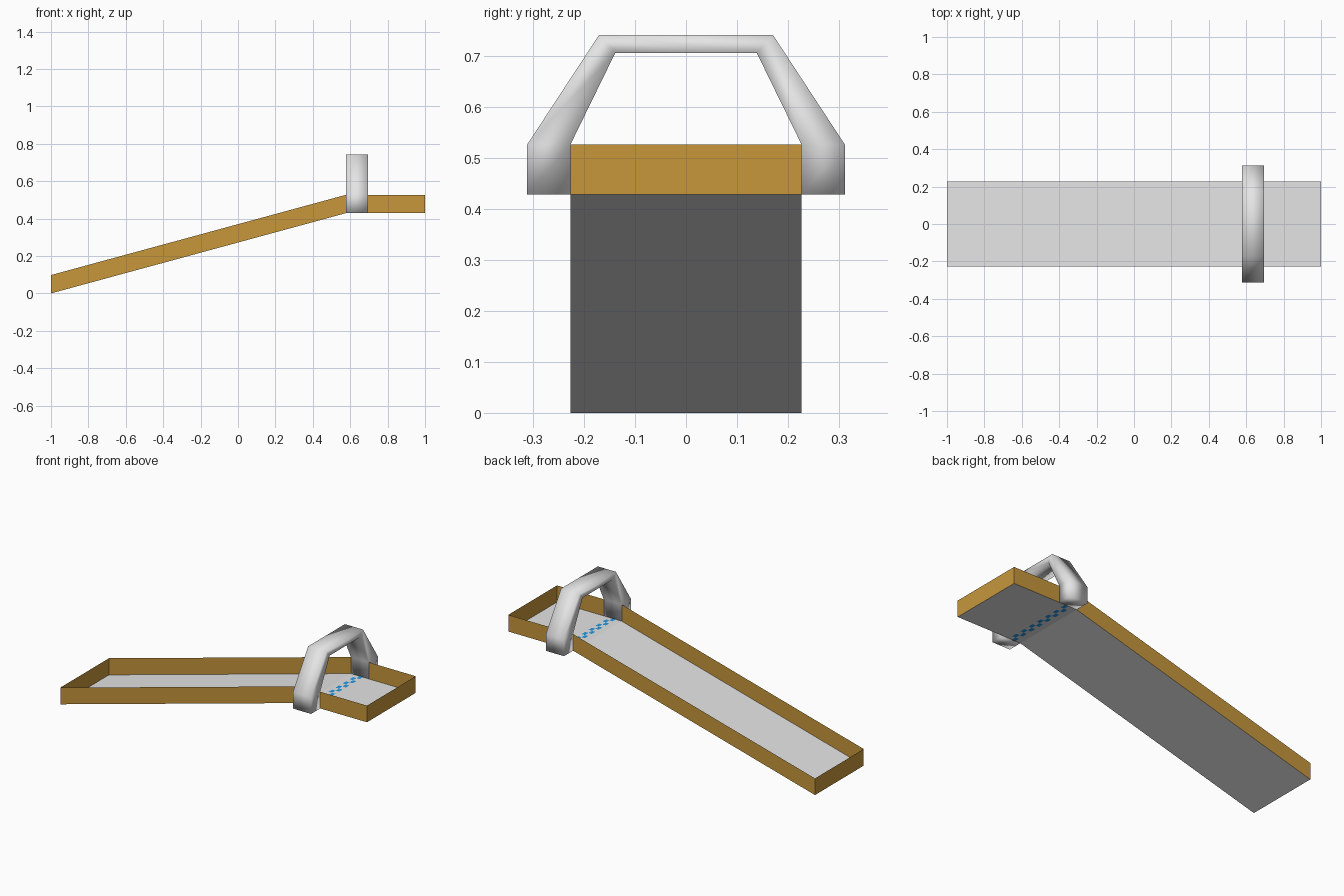
import bpy

if "Cube" in bpy.data.objects:
    bpy.data.objects.remove(bpy.data.objects["Cube"])


def material(name, rgb):
    m = bpy.data.materials.new(name)
    m.diffuse_color = (*rgb, 1)
    m.use_nodes = True
    m.node_tree.nodes["Principled BSDF"].inputs["Base Color"].default_value = m.diffuse_color
    return m


GREY = material("light grey", (0.78, 0.78, 0.78))
BROWN = material("ochre brown", (0.57, 0.31, 0.045))
BLUE = material("bright blue", (0.02, 0.33, 0.78))


def build(name, verts, faces, mat, smooth=False):
    me = bpy.data.meshes.new(name)
    me.from_pydata(verts, [], faces)
    me.materials.append(mat)
    for p in me.polygons:
        p.use_smooth = smooth
    me.update()
    ob = bpy.data.objects.new(name, me)
    bpy.context.collection.objects.link(ob)
    return ob


W = 0.227               # half width of the tray
H = 0.098               # wall height
FOLD, GATE, Z = 0.577, 0.695, 0.429   # fold, far side of the gate, upper level

# Sloping and level floor, one folded sheet
path = [(-1, 0), (FOLD, Z), (1, Z)]
build("tray_floor",
      [(x, y, z) for x, z in path for y in (-W, W)],
      [(0, 2, 3, 1), (2, 4, 5, 3)], GREY)


# Thin walls, each standing on a line between two floor points
def wall(name, a, b):
    up = [(p[0], p[1], p[2] + H) for p in (b, a)]
    build(name, [a, b] + up, [(0, 1, 2, 3)], BROWN)


wall("ramp_wall_front", (-1, -W, 0), (FOLD, -W, Z))
wall("ramp_wall_back", (FOLD, W, Z), (-1, W, 0))
wall("ramp_wall_low_end", (-1, W, 0), (-1, -W, 0))
wall("platform_wall_front", (GATE, -W, Z), (1, -W, Z))
wall("platform_wall_back", (1, W, Z), (GATE, W, Z))
wall("platform_wall_end", (1, -W, Z), (1, W, Z))

# Gate arch: paired outer and inner profile points, swept as a box section
half = [((0.312, Z), (W, Z)),
        ((0.312, 0.527), (W, 0.527)),
        ((0.171, 0.742), (0.139, 0.707))]
pairs = [((-o[0], o[1]), (-i[0], i[1])) for o, i in half] + half[::-1]
verts, faces = [], []
for o, i in pairs:
    verts += [(FOLD, *o), (GATE, *o), (GATE, *i), (FOLD, *i)]
n = len(pairs)
for s in range(n - 1):
    for k in range(4):
        a, b = s * 4 + k, s * 4 + (k + 1) % 4
        faces.append((a, a + 4, b + 4, b))
faces += [(0, 1, 2, 3), tuple(4 * (n - 1) + k for k in (3, 2, 1, 0))]
build("gate_arch", verts, faces, GREY, smooth=True)

# Chequered blue line across the floor under the gate, seen from both sides
verts, faces = [], []
cols, size, x0 = 14, 2 * W / 14, 0.614
for r in range(2):
    for c in range(cols):
        if (r + c) % 2:
            continue
        xa, ya = x0 + r * 0.022, -W + c * size
        for z, flip in ((Z + 0.002, False), (Z - 0.002, True)):
            b = len(verts)
            verts += [(xa, ya, z), (xa + 0.022, ya, z),
                      (xa + 0.022, ya + size, z), (xa, ya + size, z)]
            f = (b, b + 1, b + 2, b + 3)
            faces.append(f[::-1] if flip else f)
build("chequered_line", verts, faces, BLUE)
